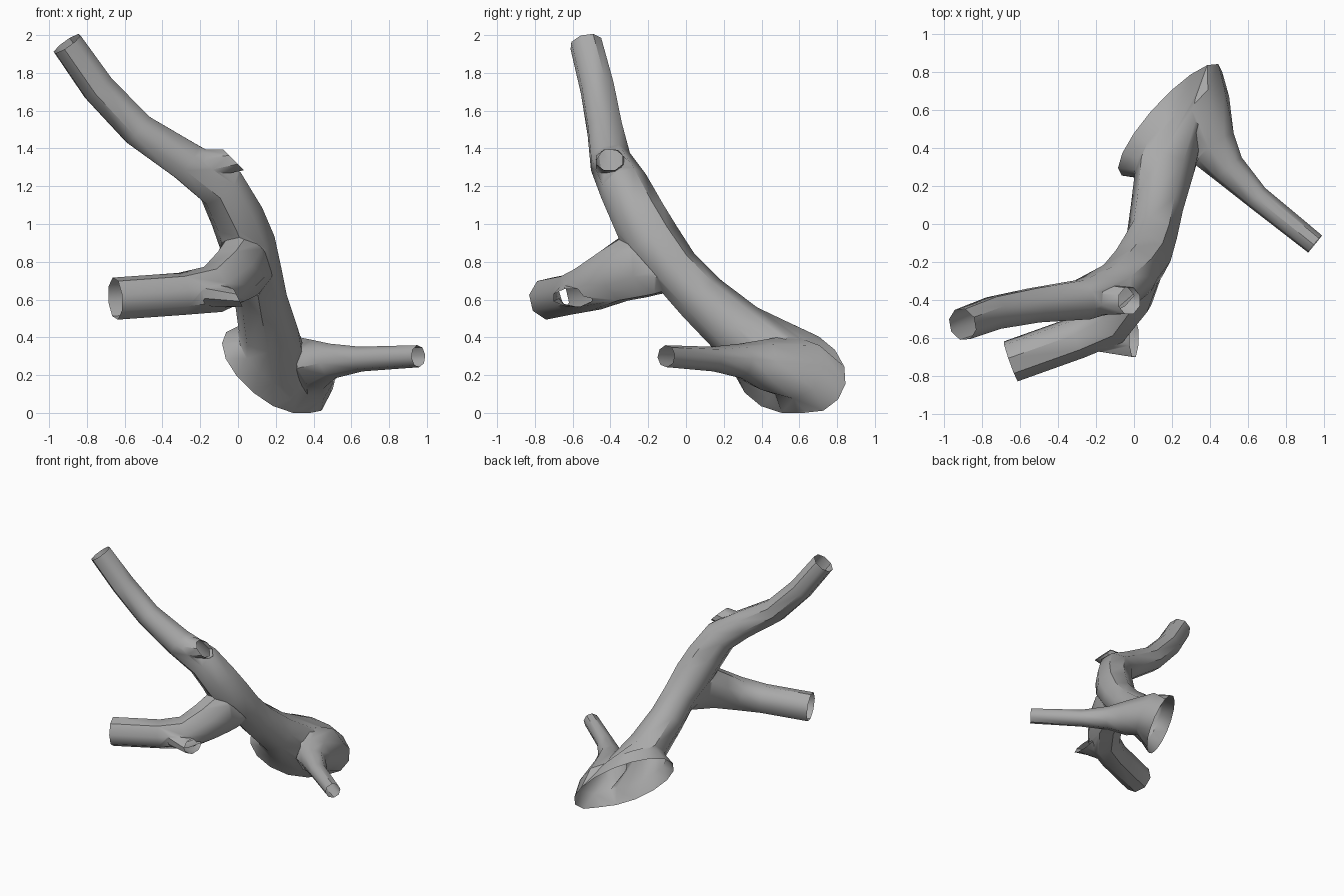
import bpy, bmesh, math
from mathutils import Vector as V

if "Cube" in bpy.data.objects:
    bpy.data.objects.remove(bpy.data.objects["Cube"])

bark = bpy.data.materials.new("bark_grey")
bark.diffuse_color = (0.4, 0.4, 0.4, 1)
bark.use_nodes = True
bark.node_tree.nodes["Principled BSDF"].inputs["Base Color"].default_value = bark.diffuse_color
openings = []          # (centre, normal, radius) of the hollow ends


def ellipse(c, u, v, n=8):
    c, u, v = V(c), V(u), V(v)
    return [c + u * math.cos(a) + v * math.sin(a)
            for a in (2 * math.pi * (i + 0.5) / n for i in range(n))]


def sweep(path, u):
    """Eight-sided rings along a path of (x, y, z, radius[, stretch along u])."""
    pts, rings = [V(p[:3]) for p in path], []
    u = V(u)
    for i, p in enumerate(pts):
        t = (pts[min(i + 1, len(pts) - 1)] - pts[max(i - 1, 0)]).normalized()
        u = (u - t * t.dot(u)).normalized()
        r = path[i][3] * 1.03
        k = path[i][4] if len(path[i]) > 4 else 1
        rings.append(ellipse(p, u * r * k, t.cross(u) * r))
    return rings


def mark_open(ring):
    c = sum(ring, V()) / len(ring)
    n = (ring[0] - c).cross(ring[2] - c).normalized()
    openings.append((c, n, max((p - c).length for p in ring) + 0.01))


def loft(name, rings):
    """Closed solid through the rings; a ring may halve the side count."""
    bm = bmesh.new()
    loops = [[bm.verts.new(p) for p in r] for r in rings]
    for a, b in zip(loops, loops[1:]):
        n, m = len(a), len(b)
        for i in range(m):
            if n == m:
                bm.faces.new((a[i], a[(i + 1) % n], b[(i + 1) % m], b[i]))
            else:
                p, q, s = a[2 * i], a[2 * i + 1], a[(2 * i + 2) % n]
                bm.faces.new((p, q, b[i]))
                bm.faces.new((q, s, b[(i + 1) % m], b[i]))
    bm.faces.new(loops[0][::-1])
    bm.faces.new(loops[-1])
    bmesh.ops.recalc_face_normals(bm, faces=bm.faces[:])
    me = bpy.data.meshes.new(name)
    bm.to_mesh(me)
    bm.free()
    me.materials.append(bark)
    ob = bpy.data.objects.new(name, me)
    bpy.context.collection.objects.link(ob)
    return ob


# trunk with flared oval foot, running on into the upper limb
C, U, W = V((0.19, 0.55, 0.22)), V((0.27, 0.28, -0.11)), V((-0.05, 0.1, 0.21))
N = U.cross(W).normalized()
foot = [ellipse(C, U, W, 16),
        ellipse((0.205, 0.45, 0.31), (0.2, 0.19, -0.09), (-0.02, 0.1, 0.17), 16)]
limb = sweep([(0.155, 0.27, 0.44, 0.155), (0.12, 0.08, 0.61, 0.135),
              (0.095, -0.06, 0.76, 0.13), (0.05, -0.17, 0.90, 0.145),
              (-0.005, -0.25, 1.04, 0.14), (-0.09, -0.33, 1.20, 0.13),
              (-0.27, -0.40, 1.33, 0.11), (-0.53, -0.43, 1.50, 0.095),
              (-0.74, -0.47, 1.72, 0.09), (-0.905, -0.53, 1.955, 0.085)], U)
trunk = loft("forked_branch", foot + limb)
mark_open(foot[0])
mark_open(limb[-1])

# thin side limb, webbed into the right half of the foot rim
rim = foot[0]
base = [rim[i] for i in (0, 1, 3, 4, 11, 12, 14, 15)]
shoulder = ellipse(C + N * 0.12 + U * 0.38, U * 0.43, W * 0.75)
side = sweep([(0.42, 0.40, 0.255, 0.13), (0.5, 0.29, 0.275, 0.09),
              (0.65, 0.14, 0.285, 0.064), (0.955, -0.105, 0.30, 0.057)], U)
mark_open(side[-1])
parts = [loft("thin_limb", [base, shoulder] + side)]

# thick front limb with a tall webbed root
front = sweep([(0.10, 0.0, 0.73, 0.10), (0.07, -0.12, 0.78, 0.125, 1.3),
               (0.025, -0.25, 0.79, 0.125, 1.5),
               (-0.03, -0.38, 0.725, 0.135, 1.1),
               (-0.13, -0.52, 0.655, 0.125), (-0.3, -0.6, 0.63, 0.11),
               (-0.65, -0.725, 0.605, 0.11)], (0, 0, 1))
mark_open(front[-1])
parts.append(loft("front_limb", front))

# broken stubs with slanted open ends
for name, root, tip in (
        ("upper_stub",
         ((-0.25, -0.39, 1.30), (0, 0.1, 0), (0.0, 0, 0.1)),
         ((-0.025, -0.405, 1.34), (0, 0.075, 0), (-0.06, 0, 0.06))),
        ("front_stub",
         ((-0.26, -0.57, 0.64), (0, 0.1, 0), (0, 0, 0.09)),
         ((0.0, -0.6, 0.61), (0, 0.11, 0), (-0.025, 0, 0.05)))):
    rings = [ellipse(*root), ellipse(*tip)]
    mark_open(rings[1])
    parts.append(loft(name, rings))

# join into one skin
bpy.context.view_layer.objects.active = trunk
for p in parts:
    mod = trunk.modifiers.new("join", 'BOOLEAN')
    mod.operation, mod.solver, mod.object = 'UNION', 'EXACT', p
    bpy.ops.object.modifier_apply(modifier=mod.name)
    bpy.data.objects.remove(p)

# open the hollow ends
bm = bmesh.new()
bm.from_mesh(trunk.data)
caps = [f for f in bm.faces if any(
    all(abs((v.co - c).dot(n)) < 1e-3 and (v.co - c).length < r for v in f.verts)
    for c, n, r in openings)]
bmesh.ops.delete(bm, geom=caps, context='FACES')
bmesh.ops.remove_doubles(bm, verts=bm.verts[:], dist=0.004)
# soften the crotches where limbs meet, leaving rims untouched
soft = {v for e in bm.edges if len(e.link_faces) == 2 and not e.is_convex
        and e.calc_face_angle(0) > 0.45 for v in e.verts if not v.is_boundary}
bmesh.ops.smooth_vert(bm, verts=list(soft), factor=0.35,
                      use_axis_x=True, use_axis_y=True, use_axis_z=True)
# flat resting edge on the ground
for v in bm.verts:
    v.co.z = max(v.co.z, 0)
bm.to_mesh(trunk.data)
bm.free()
trunk.select_set(True)
bpy.ops.object.shade_smooth_by_angle(angle=math.radians(45))
